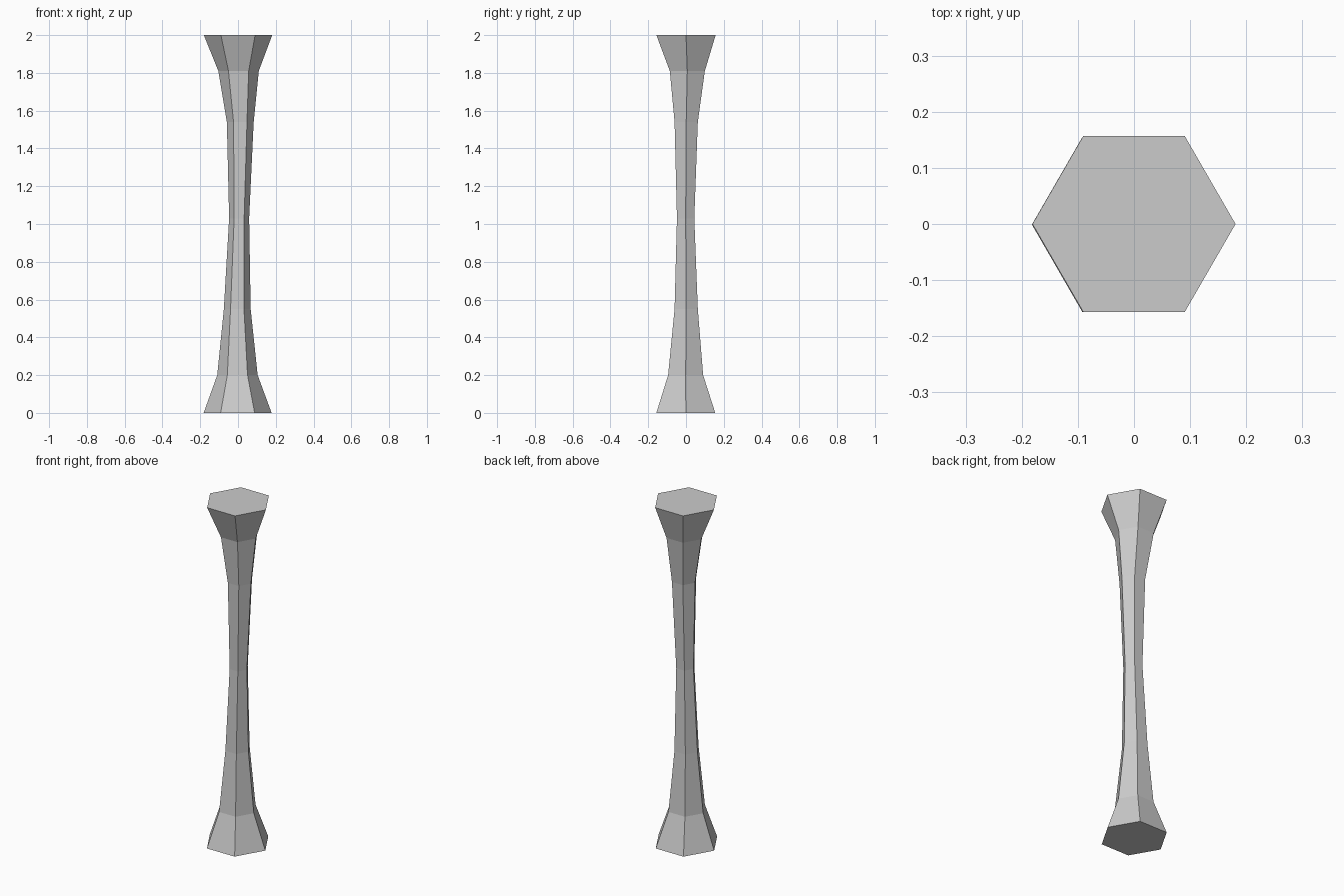
import bpy, bmesh, math

if "Cube" in bpy.data.objects:
    bpy.data.objects.remove(bpy.data.objects["Cube"])

SIDES = 6
# Profile of the shaft: height, radius, slight x / y drift of the centre
RINGS = [
    (0.00, 0.180, -0.002, -0.001),
    (0.20, 0.107, -0.003, -0.002),
    (0.55, 0.071, -0.004, 0.001),
    (1.03, 0.053, 0.006, -0.002),
    (1.54, 0.071, 0.012, 0.001),
    (1.81, 0.107, 0.003, 0.007),
    (2.00, 0.181, 0.000, 0.000),
]

bm = bmesh.new()

# Hexagonal rings with corners on the x axis
loops = []
for z, r, cx, cy in RINGS:
    loops.append([bm.verts.new((cx + r * math.cos(math.tau * i / SIDES),
                                cy + r * math.sin(math.tau * i / SIDES), z))
                  for i in range(SIDES)])

# Side walls between neighbouring rings
for low, high in zip(loops, loops[1:]):
    for i in range(SIDES):
        j = (i + 1) % SIDES
        bm.faces.new((low[i], low[j], high[j], high[i]))

# Flat end caps
bm.faces.new(loops[0][::-1])
bm.faces.new(loops[-1])

mesh = bpy.data.meshes.new("hexagonal_column")
bm.to_mesh(mesh)
bm.free()
column = bpy.data.objects.new("hexagonal_column", mesh)
bpy.context.collection.objects.link(column)
